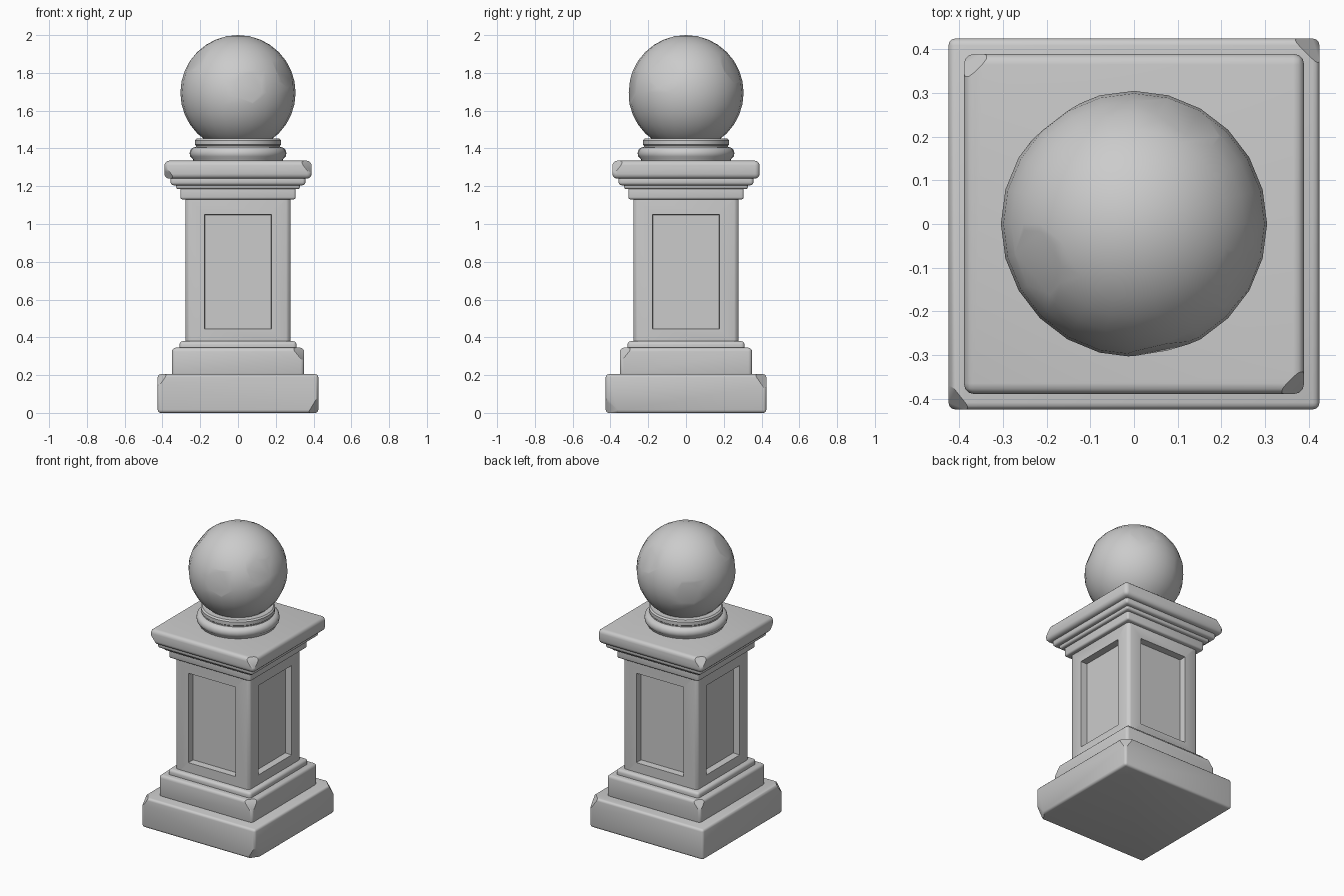
import bpy
import bmesh
import math
from mathutils import Vector

cube = bpy.data.objects.get("Cube")
if cube:
    bpy.data.objects.remove(cube, do_unlink=True)

stone = bpy.data.materials.new("grey stone")
stone.use_nodes = True
GREY = (0.6, 0.6, 0.6, 1)
stone.diffuse_color = GREY
stone.node_tree.nodes["Principled BSDF"].inputs["Base Color"].default_value = GREY


def finish(name, bm, angle=35):
    """Turn a bmesh into a smooth-shaded stone object."""
    bmesh.ops.recalc_face_normals(bm, faces=bm.faces)
    mesh = bpy.data.meshes.new(name)
    bm.to_mesh(mesh)
    bm.free()
    mesh.materials.append(stone)
    obj = bpy.data.objects.new(name, mesh)
    bpy.context.collection.objects.link(obj)
    bpy.ops.object.select_all(action="DESELECT")
    obj.select_set(True)
    bpy.context.view_layer.objects.active = obj
    bpy.ops.object.shade_smooth_by_angle(angle=math.radians(angle))
    return obj


def box(half, z0, z1):
    bm = bmesh.new()
    bmesh.ops.create_cube(bm, size=1)
    for v in bm.verts:
        v.co = (v.co.x * 2 * half, v.co.y * 2 * half, z0 + (v.co.z + 0.5) * (z1 - z0))
    return bm


def chip(bm, point, normal):
    """Slice a flat chip off a convex block."""
    cut = bmesh.ops.bisect_plane(bm, geom=bm.verts[:] + bm.edges[:] + bm.faces[:],
                                 plane_co=point, plane_no=normal, clear_outer=True)
    edges = [e for e in cut["geom_cut"] if isinstance(e, bmesh.types.BMEdge)]
    if edges:
        bmesh.ops.holes_fill(bm, edges=edges, sides=0)


def slab(name, half, z0, z1, bevel, chips=()):
    """Square course with worn edges; chips are (corner x, y, z signs, depth)."""
    bm = box(half, z0, z1)
    bmesh.ops.bevel(bm, geom=bm.edges[:], offset=bevel, segments=3, profile=0.5,
                    affect="EDGES", clamp_overlap=True)
    for sx, sy, sz, depth in chips:
        normal = Vector((sx, sy, sz)).normalized()
        corner = Vector((math.copysign(half, sx), math.copysign(half, sy), z1 if sz > 0 else z0))
        chip(bm, corner - normal * depth, normal)
    return finish(name, bm)


# Stepped base
slab("base_block", 0.425, 0, 0.205, 0.016, [(1, -0.7, -0.6, 0.04), (-1, -0.8, 0.7, 0.035), (1, 1, 0.7, 0.04)])
slab("plinth", 0.35, 0.19, 0.345, 0.02, [(1, -1, 0.8, 0.04), (-1, 1, 0.8, 0.035)])
slab("plinth_moulding", 0.31, 0.32, 0.38, 0.018)

# Shaft with a recessed panel on each side
bm = box(0.277, 0.345, 1.15)
sides = [f for f in bm.faces if abs(f.normal.z) < 0.5]
corners = [e for e in bm.edges if abs(e.verts[0].co.z - e.verts[1].co.z) > 0.5]
bmesh.ops.inset_individual(bm, faces=sides, thickness=0.1, use_even_offset=True)
bmesh.ops.inset_individual(bm, faces=sides, thickness=0.003, depth=-0.045, use_even_offset=True)
bmesh.ops.bevel(bm, geom=corners, offset=0.022, segments=3, profile=0.5, affect="EDGES")
finish("shaft", bm)

# Cornice courses and cap
slab("cornice_lower", 0.305, 1.13, 1.21, 0.012)
slab("cornice_middle", 0.328, 1.185, 1.225, 0.012)
slab("cornice_upper", 0.357, 1.205, 1.255, 0.016)
slab("cap", 0.39, 1.24, 1.335, 0.025, [(1, -1, 0.8, 0.04), (-1, -1, -0.8, 0.035), (-1, 1, 0.9, 0.04)])

# Round neck turned from a profile
profile = [(0.0, 1.32), (0.235, 1.32), (0.24, 1.345), (0.253, 1.358), (0.256, 1.375),
           (0.252, 1.392), (0.238, 1.405), (0.222, 1.408), (0.222, 1.415), (0.228, 1.42),
           (0.228, 1.443), (0.219, 1.452), (0.0, 1.452)]
bm = bmesh.new()
points = [bm.verts.new((r, 0, z)) for r, z in profile]
outline = [bm.edges.new(pair) for pair in zip(points, points[1:])]
bmesh.ops.spin(bm, geom=points + outline, cent=(0, 0, 0), axis=(0, 0, 1),
               angle=math.tau, steps=32)
bmesh.ops.remove_doubles(bm, verts=bm.verts, dist=0.0005)
finish("neck", bm)

# Ball finial with a few shallow worn flats
BALL_Z, BALL_R = 1.695, 0.305
bm = bmesh.new()
bmesh.ops.create_uvsphere(bm, u_segments=24, v_segments=16, radius=BALL_R)
for direction in [(-1, -0.4, 0.8), (1, -0.5, 0.4), (0.5, 1, 0.5), (-0.7, 0.9, -0.1), (0.2, -1, 0.1)]:
    normal = Vector(direction).normalized()
    chip(bm, normal * (BALL_R - 0.012), normal)
bmesh.ops.translate(bm, verts=bm.verts, vec=(0, 0, BALL_Z))
finish("ball_finial", bm, 40)
